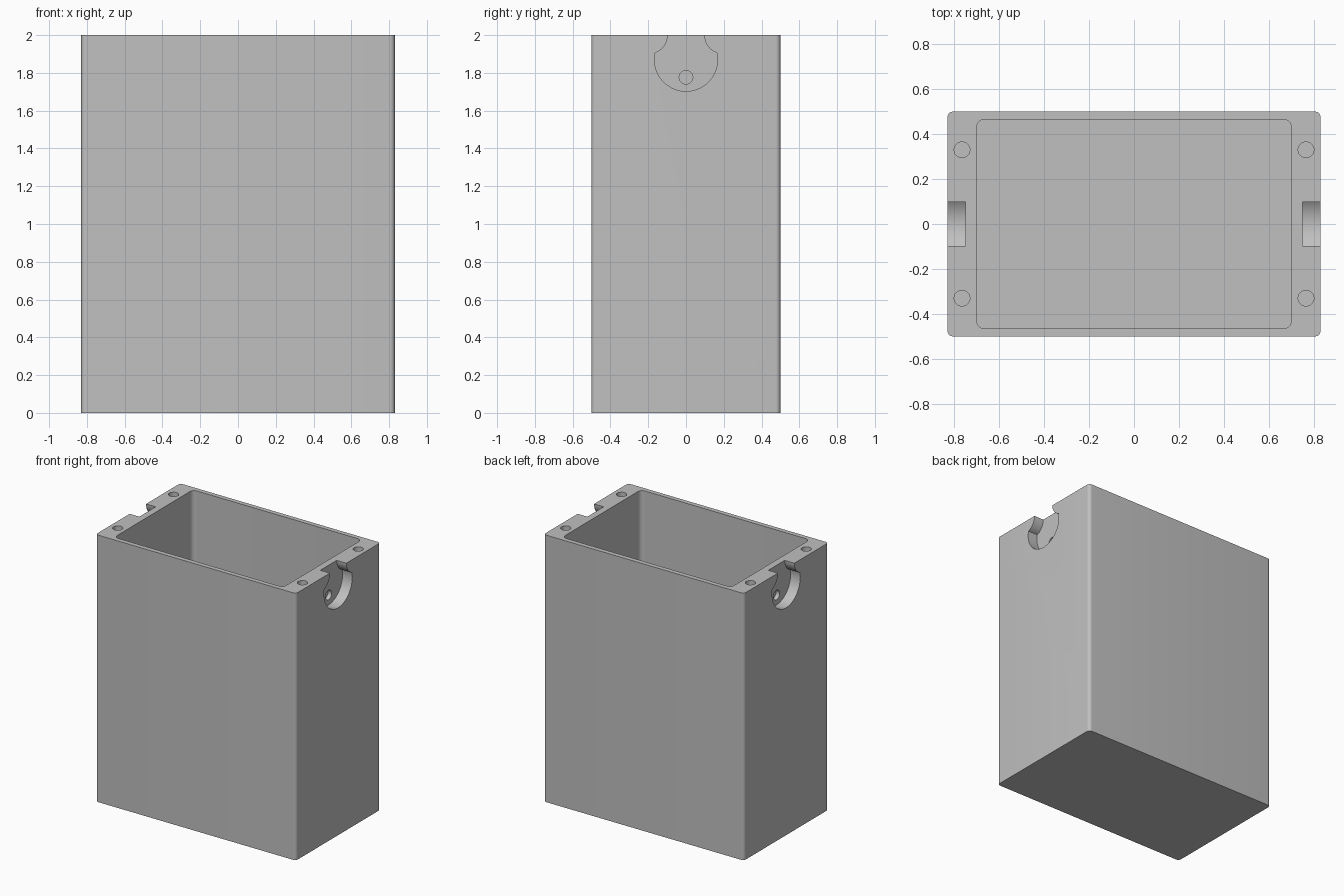
import bpy, bmesh
from math import sin, cos, radians
from mathutils import Vector

if "Cube" in bpy.data.objects:
    bpy.data.objects.remove(bpy.data.objects["Cube"], do_unlink=True)

grey = bpy.data.materials.new("plain grey")
grey.use_nodes = True
colour = (0.53, 0.53, 0.53, 1)
grey.diffuse_color = colour
grey.node_tree.nodes["Principled BSDF"].inputs["Base Color"].default_value = colour


def arc(cx, cy, r, start, end, steps):
    angles = [radians(start + (end - start) * i / steps) for i in range(steps + 1)]
    return [(cx + r * cos(a), cy + r * sin(a)) for a in angles]


def rounded_rect(hx, hy, r):
    points = []
    for i, (sx, sy) in enumerate([(1, 1), (-1, 1), (-1, -1), (1, -1)]):
        points += arc(sx * (hx - r), sy * (hy - r), r, 90 * i, 90 * i + 90, 8)
    return points


def circle(cx, cy, r):
    return arc(cx, cy, r, 0, 360, 40)[:-1]


def prism(name, profile, low, high, axis="z"):
    """Extrude a closed profile along z (profile in x, y) or x (profile in y, z)."""
    def place(p, d):
        return Vector((p[0], p[1], d)) if axis == "z" else Vector((d, p[0], p[1]))
    bm = bmesh.new()
    face = bm.faces.new([bm.verts.new(place(p, low)) for p in profile])
    result = bmesh.ops.extrude_face_region(bm, geom=[face])
    verts = [v for v in result["geom"] if isinstance(v, bmesh.types.BMVert)]
    bmesh.ops.translate(bm, verts=verts, vec=place((0, 0), high - low))
    bmesh.ops.recalc_face_normals(bm, faces=bm.faces)
    mesh = bpy.data.meshes.new(name)
    bm.to_mesh(mesh)
    bm.free()
    mesh.materials.append(grey)
    obj = bpy.data.objects.new(name, mesh)
    bpy.context.collection.objects.link(obj)
    return obj


# Outer block
box = prism("open_box", rounded_rect(0.83, 0.5, 0.025), 0, 2)

# Main cavity
cutters = [prism("cavity_cutter", rounded_rect(0.7, 0.465, 0.035), 0.04, 2.1)]

# Screw holes in the rim
for sx in (-1, 1):
    for sy in (-1, 1):
        cutters.append(prism("screw_hole_cutter", circle(sx * 0.765, sy * 0.33, 0.035), 1.8, 2.1))

# Keyhole pocket in each end, open at the rim, with a small blind hole
half = arc(0, 1.87, 0.167, -90, 12.4, 24) + arc(0.197, 2, 0.1, 249, 180, 10) + [(0.097, 2.1)]
pocket = half + [(-y, z) for y, z in reversed(half[1:])]
for side in (-1, 1):
    for name, profile, inner in (("pocket_cutter", pocket, 0.75),
                                 ("pin_hole_cutter", circle(0, 1.777, 0.036), 0.72)):
        low, high = sorted((side * inner, side * 0.9))
        cutters.append(prism(name, profile, low, high, "x"))

# Cut everything out of the block
bpy.ops.object.select_all(action="DESELECT")
box.select_set(True)
bpy.context.view_layer.objects.active = box
for cutter in cutters:
    cutter.hide_render = True
    mod = box.modifiers.new(cutter.name, "BOOLEAN")
    mod.operation = "DIFFERENCE"
    mod.solver = "EXACT"
    mod.object = cutter
    bpy.ops.object.modifier_apply(modifier=mod.name)
    bpy.data.objects.remove(cutter, do_unlink=True)

bpy.ops.object.shade_smooth_by_angle(angle=radians(30))
